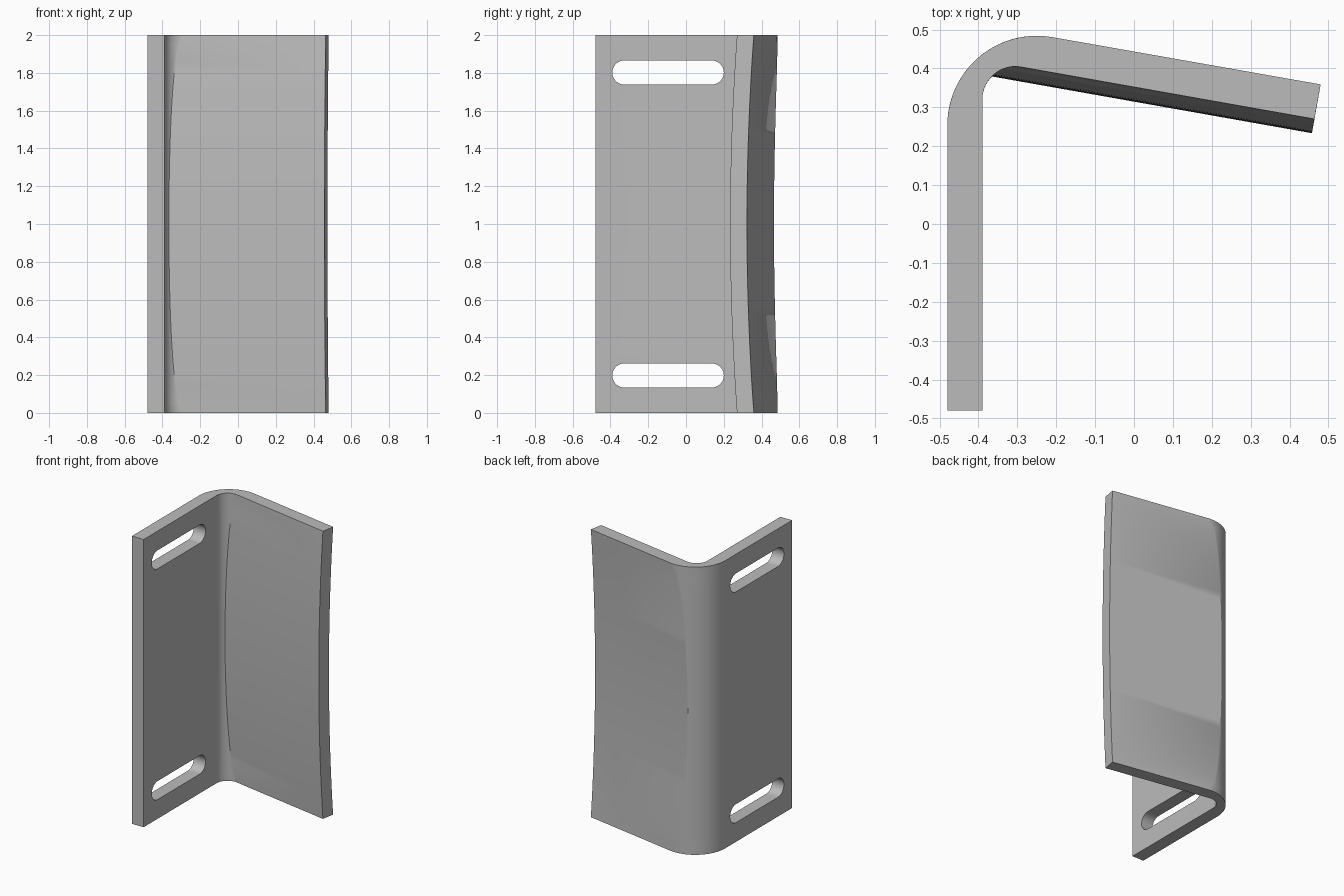
import bpy, bmesh
from math import acos, cos, sin, pi, radians
from mathutils import Vector

cube = bpy.data.objects.get("Cube")
if cube:
    bpy.data.objects.remove(cube, do_unlink=True)

HEIGHT, HALF = 2.0, 0.48
SAG = 0.037                      # depth of the hollow in the angled flange
TILT = radians(80)               # direction of the flange normal
NORMAL = Vector((cos(TILT), sin(TILT)))
ARC_STEPS, Z_STEPS = 20, 40


def bend(center, radius, shift):
    """Arc from the upright plate to where the shifted flange face cuts it."""
    end = TILT + acos((radius - shift) / radius)
    angles = [pi + (end - pi) * i / ARC_STEPS for i in range(ARC_STEPS + 1)]
    return [Vector(center) + radius * Vector((cos(a), sin(a))) for a in angles]


def section(z):
    """Closed outline of the bracket at height z."""
    shift = SAG * (1 - (z - 1) ** 2)
    outer = bend((-0.25, 0.254), 0.23, shift)
    inner = bend((-0.305, 0.32), 0.085, shift)
    tip_out = Vector((HALF, 0.359)) - NORMAL * shift
    tip_in = Vector((0.464, 0.27)) - NORMAL * shift
    return ([Vector((-HALF, -HALF))] + outer + [tip_out, tip_in]
            + inner[::-1] + [Vector((-0.39, -HALF))])


def make_object(name, bm):
    bmesh.ops.recalc_face_normals(bm, faces=bm.faces[:])
    mesh = bpy.data.meshes.new(name)
    bm.to_mesh(mesh)
    bm.free()
    obj = bpy.data.objects.new(name, mesh)
    bpy.context.collection.objects.link(obj)
    return obj


# Bent plate lofted through its cross-sections
bm = bmesh.new()
rings = []
for k in range(Z_STEPS + 1):
    z = HEIGHT * k / Z_STEPS
    rings.append([bm.verts.new((p.x, p.y, z)) for p in section(z)])
for low, high in zip(rings, rings[1:]):
    for i in range(len(low)):
        j = (i + 1) % len(low)
        bm.faces.new((low[i], low[j], high[j], high[i]))
bm.faces.new(rings[0])
bm.faces.new(rings[-1])
bracket = make_object("angle_bracket", bm)

# Rounded mounting slots through the upright plate
bm = bmesh.new()
for z in (0.198, 1.802):
    r, outline = 0.064, []
    for y, start in ((0.136, -pi / 2), (-0.326, pi / 2)):
        for i in range(25):
            a = start + pi * i / 24
            outline.append(bm.verts.new((-0.6, y + r * cos(a), z + r * sin(a))))
    face = bm.faces.new(outline)
    grown = bmesh.ops.extrude_face_region(bm, geom=[face], use_keep_orig=True)
    moved = [v for v in grown["geom"] if isinstance(v, bmesh.types.BMVert)]
    bmesh.ops.translate(bm, verts=moved, vec=(0.35, 0, 0))
cutter = make_object("slot_cutter", bm)
cutter.hide_render = True

cut = bracket.modifiers.new("slots", 'BOOLEAN')
cut.operation = 'DIFFERENCE'
cut.solver = 'EXACT'
cut.object = cutter
bpy.ops.object.select_all(action='DESELECT')
bracket.select_set(True)
bpy.context.view_layer.objects.active = bracket
bpy.ops.object.modifier_apply(modifier=cut.name)
bpy.data.objects.remove(cutter, do_unlink=True)

# Plain grey metal
grey = bpy.data.materials.new("grey_metal")
grey.use_nodes = True
color = (0.5, 0.5, 0.5, 1)
grey.diffuse_color = color
grey.node_tree.nodes["Principled BSDF"].inputs["Base Color"].default_value = color
bracket.data.materials.clear()
bracket.data.materials.append(grey)
bpy.ops.object.shade_smooth_by_angle(angle=radians(30))
